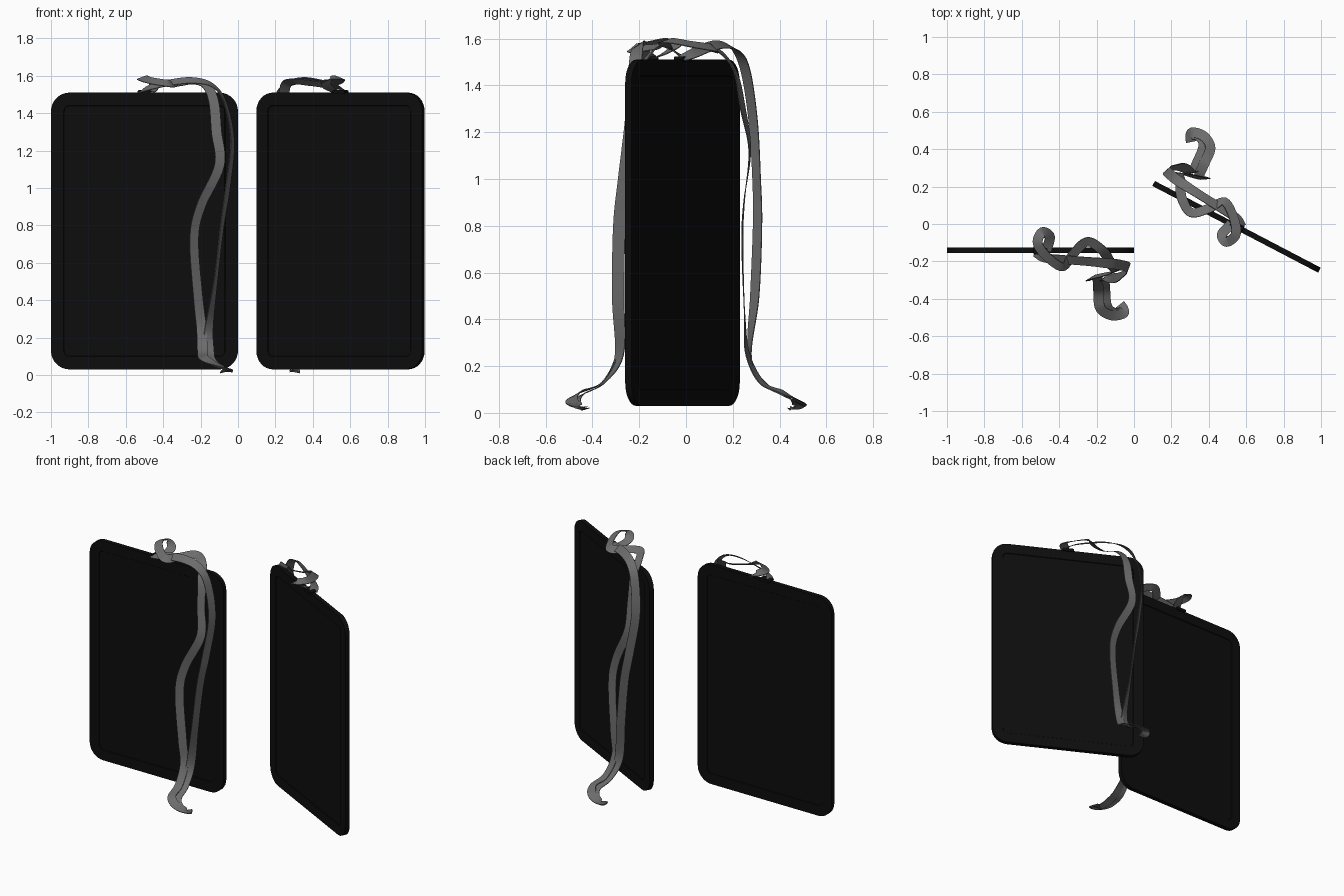
import bpy, bmesh, math
from mathutils import Vector, Matrix

if "Cube" in bpy.data.objects:
    bpy.data.objects.remove(bpy.data.objects["Cube"])


def mat(name, v):
    m = bpy.data.materials.new(name)
    m.diffuse_color = (v, v, v, 1)
    m.use_nodes = True
    m.node_tree.nodes["Principled BSDF"].inputs["Base Color"].default_value = m.diffuse_color
    return m


BLACK, GREY = mat("black_plastic", 0.004), mat("grey_fabric", 0.15)


def finish(name, bm, material, angle=35):
    bmesh.ops.recalc_face_normals(bm, faces=bm.faces)
    me = bpy.data.meshes.new(name)
    bm.to_mesh(me)
    bm.free()
    ob = bpy.data.objects.new(name, me)
    bpy.context.collection.objects.link(ob)
    me.materials.append(material)
    bpy.ops.object.select_all(action='DESELECT')
    ob.select_set(True)
    bpy.context.view_layer.objects.active = ob
    bpy.ops.object.shade_smooth_by_angle(angle=math.radians(angle))
    return ob


def rounded_slab(name, cx, cy, cz, w, h, d, r, panel=0):
    bm = bmesh.new()
    vs = []
    for i, (sx, sz) in enumerate([(1, 1), (-1, 1), (-1, -1), (1, -1)]):
        for k in range(9):
            a = math.radians(90 * i + 90 * k / 8)
            vs.append(bm.verts.new((cx + sx * (w / 2 - r) + r * math.cos(a), cy - d / 2,
                                    cz + sz * (h / 2 - r) + r * math.sin(a))))
    f = bm.faces.new(vs)
    new = bmesh.ops.extrude_face_region(bm, geom=[f])['geom']
    bmesh.ops.translate(bm, vec=(0, d, 0), verts=[v for v in new if isinstance(v, bmesh.types.BMVert)])
    bmesh.ops.recalc_face_normals(bm, faces=bm.faces)
    if panel:
        # slightly recessed window on both sides
        big = [f for f in bm.faces if len(f.verts) > 4]
        bmesh.ops.inset_region(bm, faces=big, thickness=panel)
        bmesh.ops.inset_region(bm, faces=big, thickness=0.003, depth=-0.004)
    return finish(name, bm, BLACK)


def spline(pts, steps=8):
    out = []
    for i in range(len(pts) - 1):
        p = [pts[max(0, min(len(pts) - 1, i + j))] for j in (-1, 0, 1, 2)]
        for k in range(steps + (i == len(pts) - 2)):
            t = k / steps
            out.append([0.5 * (2 * b + (c - a) * t + (2 * a - 5 * b + 4 * c - d) * t * t
                               + (3 * b - a - 3 * c + d) * t ** 3) for a, b, c, d in zip(*p)])
    return out


def ribbon(name, pts, width=0.055, thick=0.004):
    # points are x, y, z, heading and tilt of the width direction
    s = spline(pts)
    bm = bmesh.new()
    rings = []
    for i, q in enumerate(s):
        p = Vector(q[:3])
        t = (Vector(s[min(i + 1, len(s) - 1)][:3]) - Vector(s[max(i - 1, 0)][:3])).normalized()
        a, e = math.radians(q[3]), math.radians(q[4])
        w = Vector((math.cos(a) * math.cos(e), math.sin(a) * math.cos(e), math.sin(e)))
        w = (w - t * w.dot(t)).normalized()
        n = w.cross(t) * thick / 2
        w = w * width / 2
        rings.append([bm.verts.new(p + v) for v in (w + n, n - w, -w - n, w - n)])
    for r0, r1 in zip(rings, rings[1:]):
        for j in range(4):
            bm.faces.new((r0[j], r0[(j + 1) % 4], r1[(j + 1) % 4], r1[j]))
    bm.faces.new(rings[0])
    bm.faces.new(rings[-1])
    return finish(name, bm, GREY, 50)


front_strand = [
    (-.47, -.14, 1.515, -5, 0), (-.45, -.07, 1.55, 5, -20), (-.49, -.045, 1.585, 90, -20),
    (-.515, -.10, 1.59, 175, -20), (-.47, -.17, 1.575, 230, -30), (-.38, -.23, 1.56, 250, -35),
    (-.325, -.16, 1.56, 320, -30), (-.25, -.095, 1.57, 270, -30), (-.17, -.14, 1.55, 220, -25),
    (-.13, -.2, 1.46, 195, 0), (-.115, -.23, 1.3, 185, 0), (-.10, -.255, 1.12, 200, 0),
    (-.2, -.28, .9, 210, 0), (-.235, -.29, .72, 212, 0), (-.212, -.29, .4, 205, 0),
    (-.195, -.295, .25, 190, 0), (-.19, -.36, .13, 180, 0), (-.18, -.45, .09, 190, -10),
    (-.12, -.488, .06, 260, -20), (-.055, -.475, .035, 330, -15), (-.07, -.435, .022, 430, 0)]

side_strand = [
    (-.525, -.15, 1.515, 260, -10), (-.48, -.18, 1.535, 260, -30), (-.38, -.19, 1.56, 265, -35),
    (-.25, -.2, 1.575, 265, -35), (-.14, -.21, 1.55, 265, -20), (-.07, -.22, 1.46, 255, 0),
    (-.03, -.235, 1.25, 250, 0), (-.055, -.265, 1.0, 245, 0), (-.085, -.285, .8, 250, 0),
    (-.12, -.29, .5, 250, 0), (-.155, -.285, .25, 220, 0), (-.155, -.35, .13, 190, 0),
    (-.145, -.44, .08, 200, -10), (-.105, -.475, .05, 260, -20), (-.055, -.465, .03, 330, -15),
    (-.075, -.43, .016, 430, 0)]

# card, clip and strap of the first badge
parts = [
    rounded_slab("badge_card", -.5, -.14, .77, 1.0, 1.48, .03, .1, .068),
    rounded_slab("strap_clip", -.5, -.14, 1.513, .075, .02, .045, .008),
    ribbon("strap_front_strand", front_strand),
    ribbon("strap_side_strand", side_strand)]

# second badge: the same parts turned to show the back
turn = (Matrix.Translation((.548, -.015, 0)) @ Matrix.Rotation(math.radians(152.4), 4, 'Z')
        @ Matrix.Translation((.5, .14, 0)))
for p in parts:
    c = p.copy()
    c.name = "second_" + p.name
    c.matrix_world = turn
    bpy.context.collection.objects.link(c)
